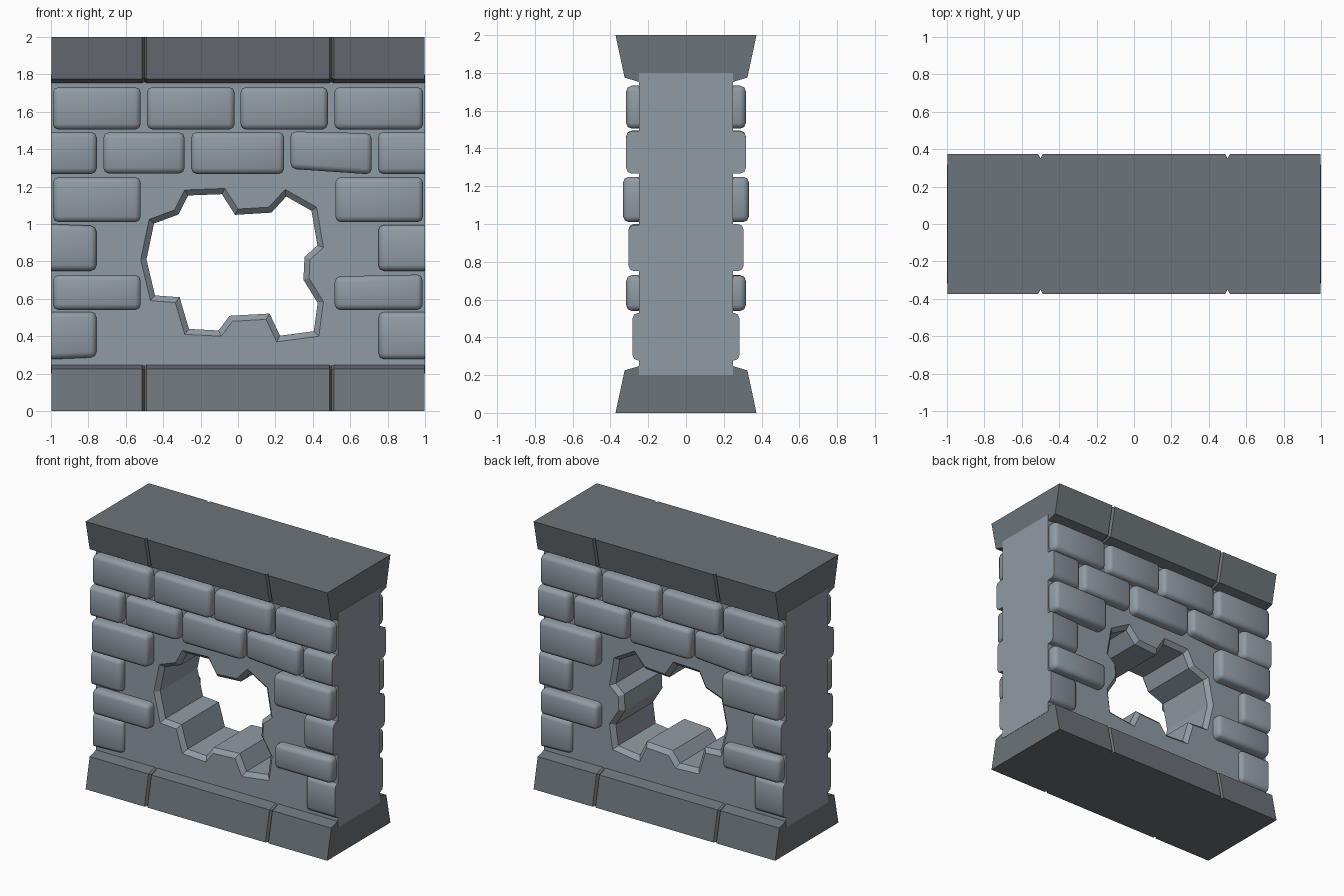
import bpy, bmesh, math
from mathutils import Vector

if "Cube" in bpy.data.objects:
    bpy.data.objects.remove(bpy.data.objects["Cube"])


def material(name, rgb):
    m = bpy.data.materials.new(name)
    m.diffuse_color = (*rgb, 1)
    m.use_nodes = True
    m.node_tree.nodes["Principled BSDF"].inputs["Base Color"].default_value = m.diffuse_color
    return m


STONE = material("stone", (.285, .33, .37))
DARK = material("dark_stone", (.153, .173, .19))


def finish(bm, name, mat, smooth=False):
    bmesh.ops.recalc_face_normals(bm, faces=bm.faces[:])
    me = bpy.data.meshes.new(name)
    bm.to_mesh(me)
    bm.free()
    me.materials.append(mat)
    ob = bpy.data.objects.new(name, me)
    bpy.context.collection.objects.link(ob)
    if smooth:
        bpy.ops.object.select_all(action='DESELECT')
        bpy.context.view_layer.objects.active = ob
        ob.select_set(True)
        bpy.ops.object.shade_smooth_by_angle(angle=math.radians(50))
    return ob


def bridge(bm, a, b):
    n = len(a)
    for i in range(n):
        j = (i + 1) % n
        bm.faces.new((a[i], a[j], b[j], b[i]))


def inset(points, d):
    """Mitred inward offset of a clockwise outline."""
    out, n = [], len(points)
    for i in range(n):
        p0, p, p1 = (Vector(points[k % n]) for k in (i - 1, i, i + 1))
        u, v = (p - p0).normalized(), (p1 - p).normalized()
        nu, nv = Vector((u.y, -u.x)), Vector((v.y, -v.x))
        m = nu + nv
        out.append(p + m * (2 * d / m.length_squared))
    return out


# wall core with the chamfered broken opening
hole = [(-.52, .81), (-.475, 1.025), (-.34, 1.075), (-.285, 1.182), (-.07, 1.19),
        (0, 1.08), (.165, 1.09), (.252, 1.185), (.42, 1.09), (.457, .875),
        (.385, .81), (.38, .71), (.457, .585), (.432, .40), (.207, .37),
        (.15, .49), (-.03, .48), (-.09, .40), (-.285, .41), (-.335, .58), (-.468, .59)]
inner = inset(hole, .03)
rect = [(-1, .2), (1, .2), (1, 1.8), (-1, 1.8)]
bm = bmesh.new()
loops = [[bm.verts.new((x, y, z)) for x, z in pts] for pts, y in
         ((hole, -.25), (inner, -.22), (inner, .22), (hole, .25))]
for a, b in zip(loops, loops[1:]):
    bridge(bm, a, b)
rims = [[bm.verts.new((x, y, z)) for x, z in rect] for y in (-.25, .25)]
bridge(bm, *rims)
for rim, loop, ny in ((rims[0], loops[0], -1), (rims[1], loops[3], 1)):
    edges = [bm.edges.get((l[i - 1], l[i])) for l in (rim, loop) for i in range(len(l))]
    bmesh.ops.triangle_fill(bm, use_beauty=True, edges=edges, normal=(0, ny, 0))
finish(bm, "wall_core", STONE)


# base and coping: flared profile along x, with V-shaped joints
def course(name, top):
    bm = bmesh.new()
    rings = []
    for x, g in ((-.998, 0), (-.512, 0), (-.5, .022), (-.488, 0),
                 (.488, 0), (.5, .022), (.512, 0), (.998, 0)):
        half = [(.373 - g, 0), (.325 - g, .225 - g * .3), (.24, .25 - g * .3)]
        prof = half + [(-y, z) for y, z in reversed(half)]
        rings.append([bm.verts.new((x, y, 2 - z if top else z)) for y, z in prof])
    for a, b in zip(rings, rings[1:]):
        bridge(bm, a, b)
    bm.faces.new(rings[0])
    bm.faces.new(rings[-1])
    finish(bm, name, DARK)


course("base_course", False)
course("coping_course", True)

# bricks: row depth, then (x0, x1, z0, z1, bottom slant, top slant)
rows = [
    (.317, [(-.99, -.52, 1.505, 1.732, 0, 0), (-.487, -.018, 1.505, 1.732, 0, 0),
            (.013, .48, 1.505, 1.732, 0, 0), (.515, .99, 1.505, 1.732, 0, 0)]),
    (.317, [(-1, -.755, 1.267, 1.492, 0, 0), (-.72, -.285, 1.27, 1.49, 0, 0),
            (-.25, .247, 1.267, 1.492, 0, 0), (.28, .715, 1.295, 1.495, -.03, -.01),
            (.748, 1, 1.267, 1.492, 0, 0)]),
    (.333, [(-.99, -.52, 1.01, 1.25, 0, 0), (.52, .99, 1.01, 1.25, 0, 0)]),
    (.305, [(-1, -.757, .75, 1.0, 0, -.01), (.75, 1, .75, .995, 0, 0)]),
    (.317, [(-.99, -.52, .54, .728, 0, 0), (.517, .987, .54, .72, 0, .01)]),
    (.283, [(-1, -.757, .277, .53, .01, 0), (.752, 1, .277, .53, 0, 0)]),
]


def bricks(name, turn):
    bm = bmesh.new()
    for depth, row in rows:
        for x0, x1, z0, z1, sb, st in row:
            quad = [(x0, z0), (x1, z0 + sb), (x1, z1 + st), (x0, z1)]
            back, front = ([bm.verts.new((x, y, z)) for x, z in quad] for y in (-.24, -depth))
            bridge(bm, back, front)
            bm.faces.new(front)
            bm.faces.new(back)
            edges = []
            for i in range(4):
                for e in ((front[i - 1], front[i]), (front[i], back[i])):
                    if not all(abs(v.co.x) > .999 for v in e):
                        edges.append(bm.edges.get(e))
            bmesh.ops.bevel(bm, geom=edges, offset=.03, segments=2, profile=.5,
                            affect='EDGES', clamp_overlap=True)
    ob = finish(bm, name, STONE, True)
    ob.rotation_euler.z = turn


bricks("front_bricks", 0)
bricks("back_bricks", math.pi)
